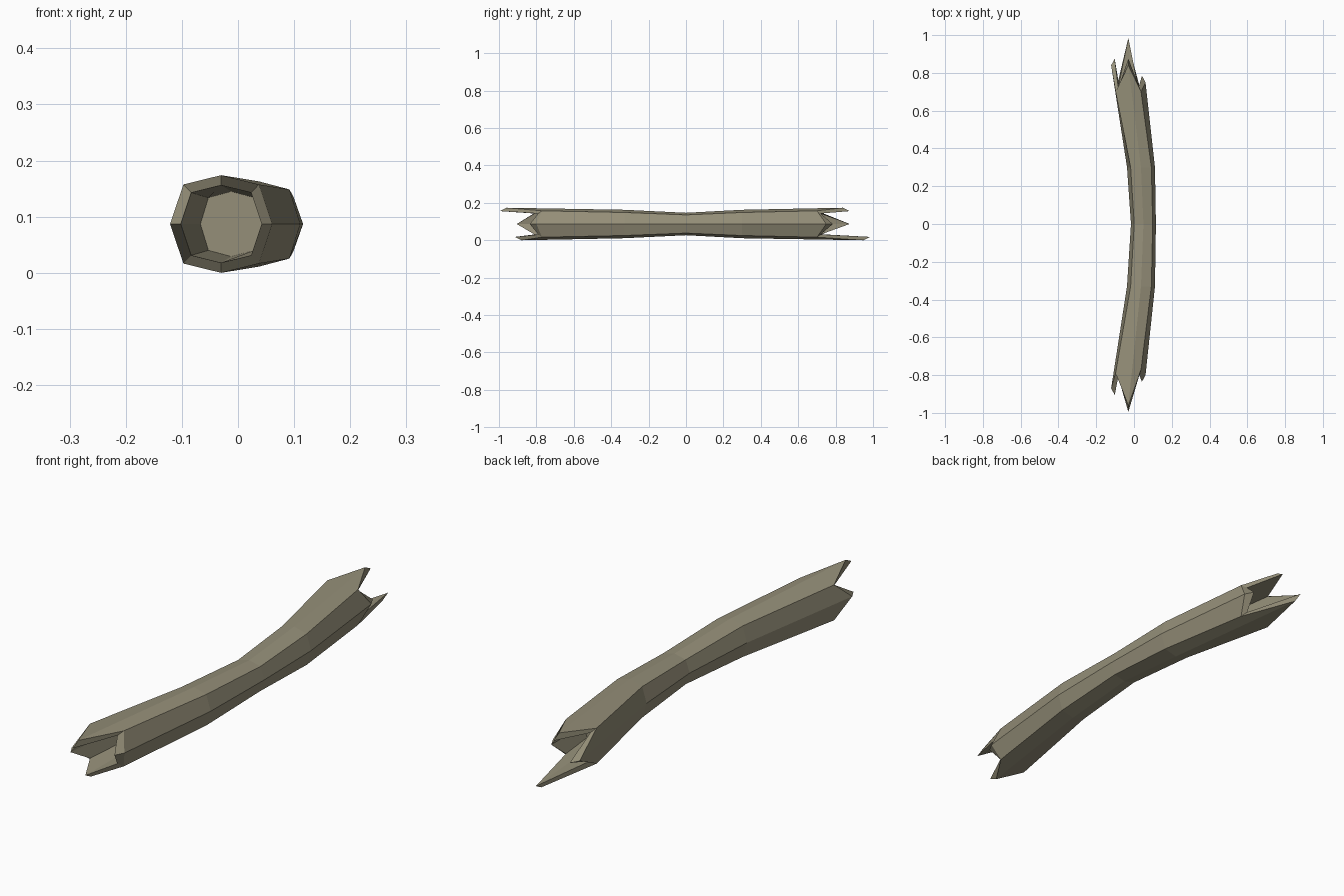
import bpy
import bmesh

if "Cube" in bpy.data.objects:
    bpy.data.objects.remove(bpy.data.objects["Cube"], do_unlink=True)

# One weathered colour for the whole shaft
mat = bpy.data.materials.new("weathered tan")
mat.use_nodes = True
colour = (0.30, 0.275, 0.19, 1)
mat.diffuse_color = colour
mat.node_tree.nodes["Principled BSDF"].inputs["Base Color"].default_value = colour

MID_Z = 0.087
# Unit cross-section: right, upper right, top, upper left, left, ...
PROFILE = [(1, 0), (0.74, 0.81), (0, 1), (-0.74, 0.81),
           (-1, 0), (-0.74, -0.81), (0, -1), (0.74, -0.81)]
# Length reached by each corner of the splintered rims
FRONT_TEETH = [-0.80, -0.77, -0.96, -0.79, -0.87, -0.79, -0.88, -0.77]
BACK_TEETH = [0.75, 0.70, 0.84, 0.70, 0.84, 0.70, 0.95, 0.70]

bm = bmesh.new()


def ring(x, rx, rz, ys):
    return [bm.verts.new((x + rx * px, y, MID_Z + rz * pz))
            for (px, pz), y in zip(PROFILE, ys)]


def bridge(a, b):
    for i in range(8):
        j = (i + 1) % 8
        bm.faces.new((a[i], a[j], b[j], b[i]))


# Outer skin: bowed, with a narrow waist
stations = [(0.037, 0.074, 0.076, -0.33), (0.05, 0.066, 0.060, 0),
            (0.037, 0.074, 0.076, 0.30)]
front_rim = ring(-0.03, 0.091, 0.087, FRONT_TEETH)
back_rim = ring(-0.03, 0.091, 0.087, BACK_TEETH)
rings = [front_rim] + [ring(x, rx, rz, [y] * 8) for x, rx, rz, y in stations] + [back_rim]
for a, b in zip(rings, rings[1:]):
    bridge(a, b)

# Hollow broken ends: inner lip reaches past the outer rim, then a closed pit
for rim, teeth, side in ((front_rim, FRONT_TEETH, -1), (back_rim, BACK_TEETH, 1)):
    lip = ring(-0.03, 0.072, 0.069,
               [y + side * (0.035 if i % 2 == 0 else 0.02) for i, y in enumerate(teeth)])
    pit = ring(-0.012, 0.055, 0.058, [side * 0.58] * 8)
    bridge(rim, lip)
    bridge(lip, pit)
    bm.faces.new(pit)

bmesh.ops.recalc_face_normals(bm, faces=bm.faces)
mesh = bpy.data.meshes.new("hollow_shaft")
bm.to_mesh(mesh)
bm.free()
mesh.materials.append(mat)
shaft = bpy.data.objects.new("hollow_shaft", mesh)
bpy.context.collection.objects.link(shaft)
